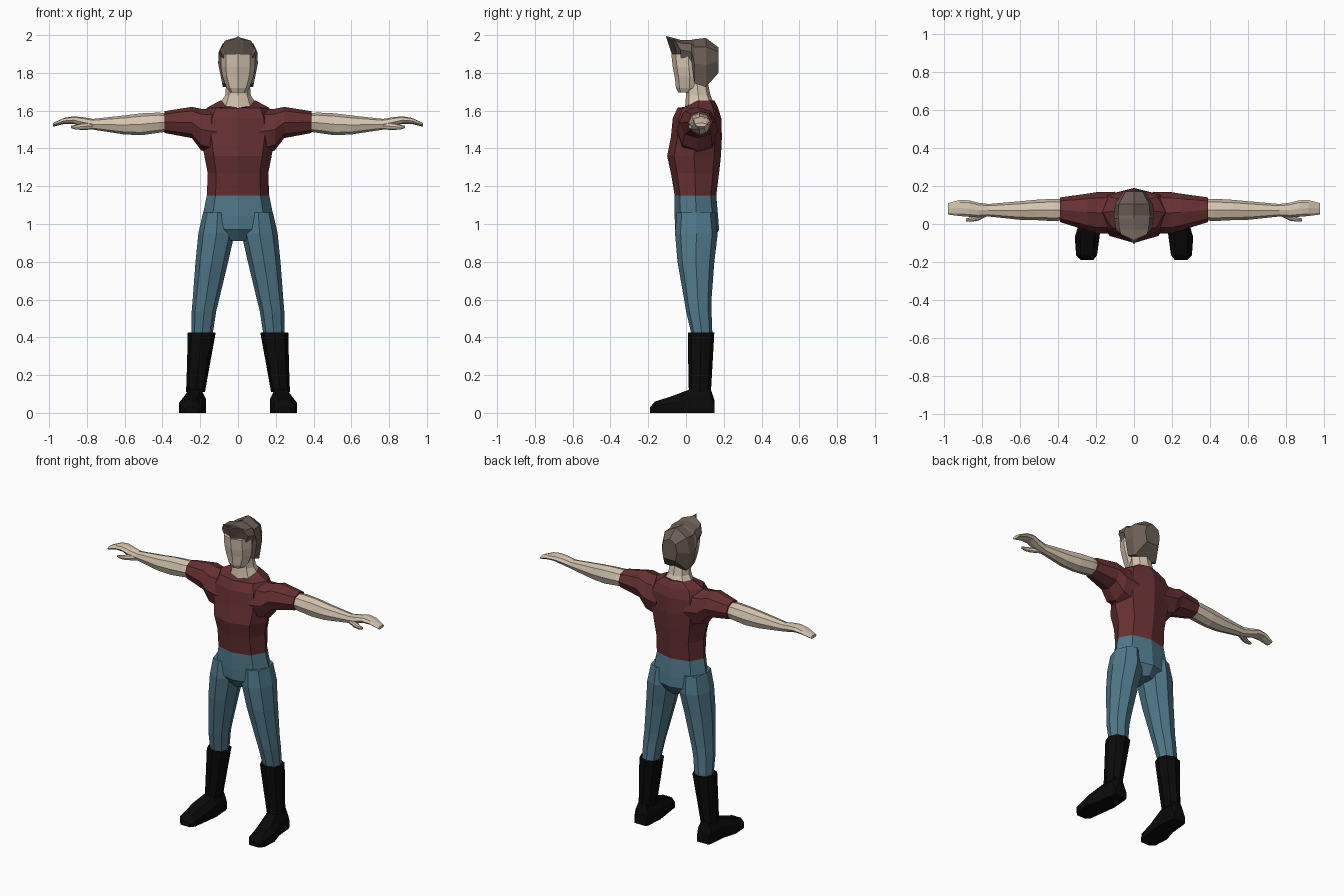
import bpy, bmesh
from mathutils import Vector


def material(name, rgb):
    m = bpy.data.materials.new(name)
    m.diffuse_color = (*rgb, 1)
    return m


SKIN = material("skin", (0.67, 0.56, 0.43))
HAIR = material("brown hair", (0.15, 0.112, 0.09))
SHIRT = material("dark red cloth", (0.135, 0.03, 0.032))
DENIM = material("blue denim", (0.08, 0.19, 0.255))
LEATHER = material("black leather", (0.003, 0.003, 0.003))

# Eight-sided section, starting at -y / front
OCT = [(0, -1), (.72, -.74), (1, 0), (.72, .74), (0, 1), (-.72, .74), (-1, 0), (-.72, -.74)]


def loft(name, rings, mat, mirror=False):
    """Skin a closed flat-shaded surface over matching rings of points."""
    bm = bmesh.new()
    vs = [[bm.verts.new(p) for p in r] for r in rings]
    n = len(rings[0])
    for a, b in zip(vs, vs[1:]):
        for i in range(n):
            j = (i + 1) % n
            bm.faces.new((a[i], a[j], b[j], b[i]))
    bm.faces.new(vs[0])
    bm.faces.new(vs[-1])
    bmesh.ops.recalc_face_normals(bm, faces=bm.faces)
    me = bpy.data.meshes.new(name)
    bm.to_mesh(me)
    bm.free()
    me.materials.append(mat)
    ob = bpy.data.objects.new(name, me)
    bpy.context.collection.objects.link(ob)
    if mirror:
        ob.modifiers.new("mirror", "MIRROR").use_clip = False
    return ob


def z_ring(z, x0, x1, y0, y1, dip=0):
    """Horizontal ring; dip lowers its front edge."""
    cx, cy, rx, ry = (x0 + x1) / 2, (y0 + y1) / 2, (x1 - x0) / 2, (y1 - y0) / 2
    return [Vector((cx + u * rx, cy + v * ry, z - dip * max(0, -v))) for u, v in OCT]


def x_ring(x, y0, y1, z0, z1):
    """Ring across an arm."""
    cy, cz, ry, rz = (y0 + y1) / 2, (z0 + z1) / 2, (y1 - y0) / 2, (z1 - z0) / 2
    return [Vector((x, cy + u * ry, cz + v * rz)) for u, v in OCT]


def body(rows):
    return [z_ring(r[0], -r[1], r[1], *r[2:]) for r in rows]


# Shirt body with a dipped neckline
loft("shirt_body", body([
    (1.15, .165, -.06, .16), (1.27, .16, -.08, .175), (1.36, .178, -.10, .185),
    (1.46, .195, -.08, .19), (1.56, .19, -.07, .187), (1.615, .165, -.045, .17),
    (1.655, .092, -.015, .15, .045)]), SHIRT)

# Sleeves
loft("sleeve", [x_ring(*r) for r in [
    (.10, -.05, .17, 1.36, 1.61), (.195, -.05, .168, 1.39, 1.61),
    (.245, -.035, .16, 1.455, 1.62), (.39, .01, .14, 1.482, 1.597)]], SHIRT, True)

# Arms and flat hands
loft("arm", [x_ring(*r) for r in [
    (.37, .02, .13, 1.49, 1.585), (.42, .015, .133, 1.483, 1.59),
    (.51, .02, .128, 1.47, 1.586), (.60, .022, .12, 1.474, 1.575),
    (.77, .04, .105, 1.50, 1.556)]], SKIN, True)
loft("hand", [x_ring(*r) for r in [
    (.765, .04, .105, 1.50, 1.556), (.82, .035, .112, 1.512, 1.565),
    (.87, .038, .125, 1.53, 1.57), (.92, .042, .126, 1.53, 1.562),
    (.98, .05, .11, 1.515, 1.535)]], SKIN, True)
loft("thumb", [x_ring(*r) for r in [
    (.765, .045, .085, 1.50, 1.54), (.82, .018, .055, 1.498, 1.535),
    (.86, .012, .035, 1.50, 1.525), (.885, .014, .03, 1.508, 1.52)]], SKIN, True)

# Neck and face
loft("neck", body([
    (1.60, .088, -.012, .145), (1.65, .088, -.005, .143, .03), (1.68, .068, 0, .13),
    (1.75, .062, .0, .115)]), SKIN)
loft("face", body([
    (1.695, .04, -.04, .05), (1.72, .06, -.053, .09), (1.78, .082, -.06, .10),
    (1.83, .09, -.07, .10), (1.90, .09, -.078, .10)]), SKIN)


def hair_ring(y, w, zb, zt):
    h = zt - zb
    prof = [(0, 0), (.8, .0), (1, .45), (.8, .82), (0, 1),
            (-.8, .82), (-1, .45), (-.8, .0)]
    # Forelock leans forward toward its top
    lean = .035 if y < -.04 else 0
    return [Vector((u * w, y + lean * (1 - v) + .03 * lean / .035 * abs(u), zb + v * h))
            for u, v in prof]


# Hair: pointed forelock, crown and back
loft("hair", [hair_ring(*r) for r in [
    (-.107, .03, 1.89, 1.995), (-.085, .085, 1.885, 1.99), (-.03, .095, 1.88, 1.975),
    (.03, .103, 1.855, 1.975), (.045, .105, 1.745, 1.978), (.105, .10, 1.725, 1.985),
    (.172, .055, 1.80, 1.935)]], HAIR)

# Trousers: pelvis and legs
loft("trouser_pelvis", body([
    (1.152, .165, -.06, .16), (1.04, .188, -.06, .17), (.97, .17, -.058, .175),
    (.91, .04, -.02, .14)]), DENIM)
loft("trouser_leg", [z_ring(*r) for r in [
    (1.06, .03, .185, -.05, .155), (.95, .018, .21, -.058, .168),
    (.80, .052, .225, -.045, .15), (.60, .10, .24, -.01, .135),
    (.54, .115, .245, 0, .135), (.41, .135, .246, .03, .14)]], DENIM, True)

# Boots: flared shaft and outward-turned foot
loft("boot_shaft", [z_ring(*r) for r in [
    (.425, .118, .266, .01, .15), (.25, .15, .27, .012, .14),
    (.11, .175, .275, .015, .132)]], LEATHER, True)


def foot_ring(y, x0, x1, zt):
    q = (x1 - x0) * .22
    return [Vector(p) for p in [(x0, y, 0), (x1, y, 0), (x1, y, zt * .6),
                                (x1 - q, y, zt), (x0 + q, y, zt), (x0, y, zt * .6)]]


loft("boot_foot", [foot_ring(*r) for r in [
    (.15, .185, .268, .07), (.13, .178, .275, .13), (.02, .17, .285, .125),
    (-.07, .182, .312, .09), (-.165, .195, .305, .06), (-.19, .215, .28, .03)]],
    LEATHER, True)
